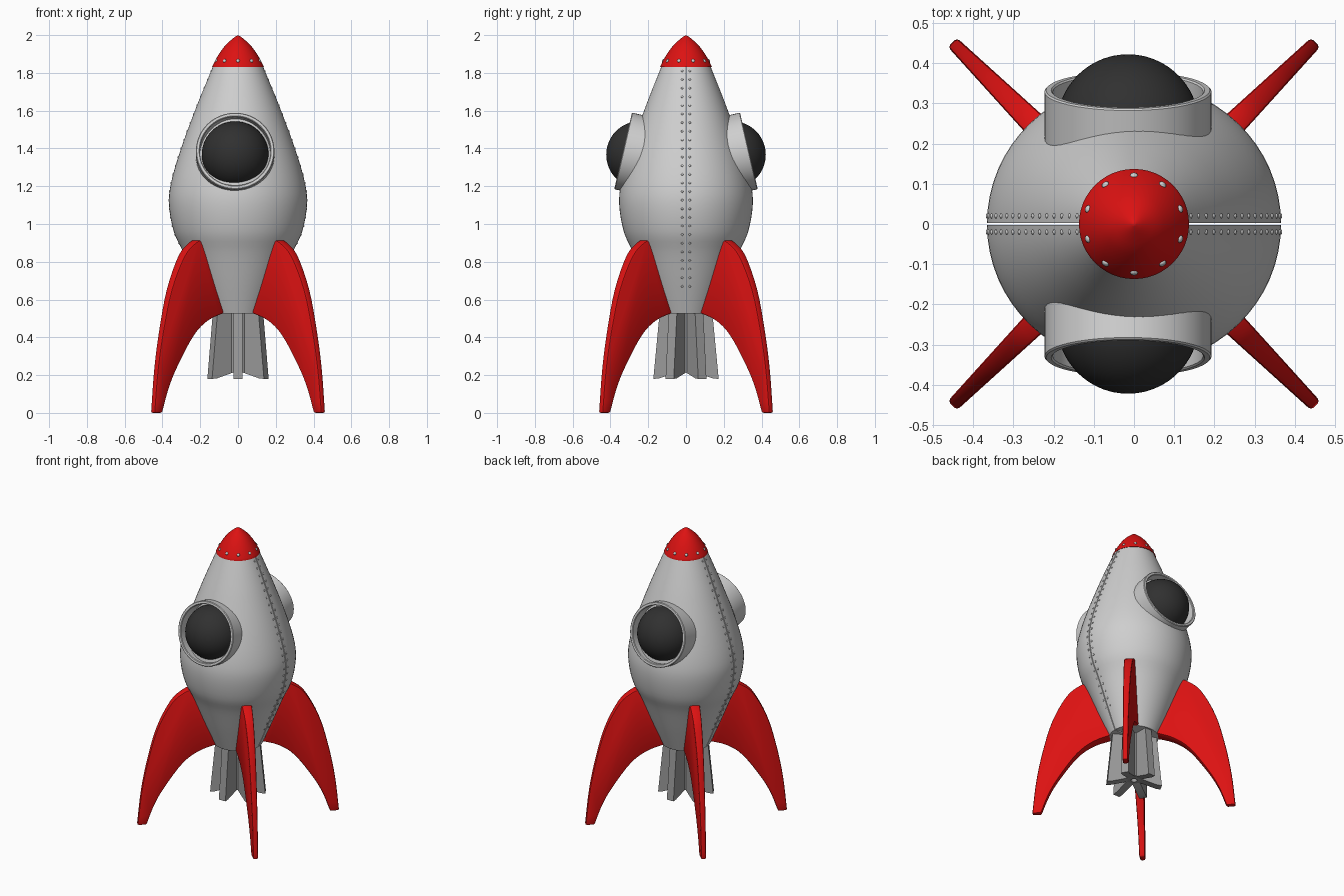
import bpy, bmesh, math
from mathutils import Matrix, Vector

if "Cube" in bpy.data.objects:
    bpy.data.objects.remove(bpy.data.objects["Cube"])


def material(name, rgb):
    m = bpy.data.materials.new(name)
    m.diffuse_color = (*rgb, 1)
    m.use_nodes = True
    m.node_tree.nodes["Principled BSDF"].inputs["Base Color"].default_value = m.diffuse_color
    return m


GREY = material("light grey metal", (0.62, 0.62, 0.62))
STEEL = material("nozzle grey", (0.33, 0.33, 0.33))
RED = material("red paint", (0.72, 0.006, 0.006))
DARK = material("dark glass", (0.03, 0.03, 0.03))


def finish(name, bm, mat, matrix=Matrix(), angle=35):
    bmesh.ops.remove_doubles(bm, verts=bm.verts, dist=1e-5)
    bmesh.ops.recalc_face_normals(bm, faces=bm.faces)
    me = bpy.data.meshes.new(name)
    bm.to_mesh(me)
    bm.free()
    me.materials.append(mat)
    ob = bpy.data.objects.new(name, me)
    bpy.context.collection.objects.link(ob)
    ob.matrix_world = matrix
    bpy.ops.object.select_all(action='DESELECT')
    ob.select_set(True)
    bpy.context.view_layer.objects.active = ob
    bpy.ops.object.shade_smooth_by_angle(angle=math.radians(angle))
    return ob


def spline(pts, steps=4):
    # Catmull-Rom curve through 2D points
    p = [Vector(q) for q in pts]
    p = [2 * p[0] - p[1]] + p + [2 * p[-1] - p[-2]]
    out = []
    for i in range(1, len(p) - 2):
        a, b, c, d = p[i - 1:i + 3]
        for k in range(steps):
            t = k / steps
            out.append(0.5 * (2 * b + (c - a) * t + (2 * a - 5 * b + 4 * c - d) * t * t
                              + (3 * b - a - 3 * c + d) * t ** 3))
    return [(v.x, v.y) for v in out + [p[-2]]]


def grid_faces(bm, cols):
    for a, b in zip(cols, cols[1:]):
        for i in range(len(a) - 1):
            bm.faces.new((a[i], b[i], b[i + 1], a[i + 1]))


def lathe(name, profile, mat, matrix=Matrix(), n=48, angle=35):
    bm = bmesh.new()
    cols = []
    for k in range(n + 1):
        t = 2 * math.pi * k / n
        cols.append([bm.verts.new((r * math.cos(t), r * math.sin(t), z)) for r, z in profile])
    grid_faces(bm, cols)
    bmesh.ops.dissolve_degenerate(bm, dist=1e-6, edges=bm.edges)
    return finish(name, bm, mat, matrix, angle)


def blade(name, outline, half, mat, turn, bevel=0.0):
    # flat plate in the radius/height plane, half(r) gives half its thickness
    bm = bmesh.new()
    sides = [[bm.verts.new((r, s * half(r), z)) for r, z in outline] for s in (-1, 1)]
    for s in sides:
        bm.faces.new(s)
    n = len(outline)
    for i in range(n):
        j = (i + 1) % n
        bm.faces.new((sides[0][i], sides[0][j], sides[1][j], sides[1][i]))
    bmesh.ops.recalc_face_normals(bm, faces=bm.faces)
    if bevel:
        sharp = [e for e in bm.edges if e.calc_face_angle() > 0.8]
        bmesh.ops.bevel(bm, geom=sharp, offset=bevel, segments=2, profile=0.5, affect='EDGES')
    return finish(name, bm, mat, Matrix.Rotation(turn, 4, 'Z'))


# hull: two half shells with a thin seam between them
SY = 0.96
hull = spline([(0.155, 0.525), (0.225, 0.69), (0.29, 0.85), (0.34, 0.96), (0.365, 1.1), (0.354, 1.22),
               (0.305, 1.39), (0.232, 1.59), (0.18, 1.72), (0.132, 1.835)])


def hull_radius(z):
    for (r0, z0), (r1, z1) in zip(hull, hull[1:]):
        if z0 <= z <= z1:
            return r0 + (r1 - r0) * (z - z0) / (z1 - z0)
    return hull[-1][0]


for name, s in (("back_hull", 1), ("front_hull", -1)):
    bm = bmesh.new()
    spots = [(0, 0.03)] + [(math.pi * k / 32, 0) for k in range(33)] + [(math.pi, 0.03)]
    cols = []
    for t, inset in spots:
        prof = [(0, 0.525)] + [(r - inset, z) for r, z in hull] + [(0, 1.835)]
        cols.append([bm.verts.new((r * math.cos(t), s * (0.003 + SY * r * math.sin(t)), z))
                     for r, z in prof])
    grid_faces(bm, cols)
    bmesh.ops.dissolve_degenerate(bm, dist=1e-6, edges=bm.edges)
    finish(name, bm, GREY)


def rivets(name, places, size):
    # flattened studs lying on the surface: (position, outward direction)
    bm = bmesh.new()
    for pos, out in places:
        m = (Matrix.Translation(pos) @ out.to_track_quat('Z', 'Y').to_matrix().to_4x4()
             @ Matrix.Diagonal((size, size, size * 0.6, 1)))
        bmesh.ops.create_uvsphere(bm, u_segments=8, v_segments=6, radius=1, matrix=m)
    finish(name, bm, GREY, angle=60)


# seam rivets, a row either side of each seam
spots = []
for sx in (-1, 1):
    for sy in (-1, 1):
        for k in range(26):
            z = 0.67 + k * 0.0456
            slope = (hull_radius(z + 0.01) - hull_radius(z - 0.01)) / 0.02
            x = math.sqrt(hull_radius(z) ** 2 - 0.0004)
            spots.append((Vector((sx * x, sy * 0.02, z)), Vector((sx, 0, -slope))))
rivets("seam_rivets", spots, 0.0065)

# nose cone with its rivets
lathe("nose_cone", [(0, 1.83), (0.137, 1.83)] + spline(
    [(0.137, 1.833), (0.121, 1.865), (0.096, 1.907), (0.063, 1.95), (0.022, 1.986), (0, 2.0)], 3), RED)
spots = []
for k in range(10):
    t = math.pi / 2 + k * math.pi / 5
    c, s = math.cos(t), math.sin(t)
    spots.append((Vector((0.121 * c, 0.121 * s, 1.864)), Vector((c, s, 0.5))))
rivets("nose_rivets", spots, 0.010)

# portholes: tilted ring with a domed glass, front and back
R = 0.177
dome = [(R * math.sin(a), -0.09 + R * math.cos(a)) for a in
        (math.radians(110 * k / 18) for k in range(19))]
ring = [(0.187, -0.16), (0.187, -0.004), (0.191, 0), (0.204, 0), (0.208, -0.004), (0.208, -0.16),
        (0.187, -0.16)]
for side, s in (("front", -1), ("back", 1)):
    axis = Vector((0, s * 0.974, 0.225))
    m = Matrix.Translation((-0.015, s * 0.333, 1.387)) @ axis.to_track_quat('Z', 'Y').to_matrix().to_4x4()
    lathe(side + "_porthole_ring", ring, GREY, m)
    lathe(side + "_porthole_glass", dome, DARK, m)

# four swept landing fins on the diagonals
outer = spline([(0.29, 0.92), (0.345, 0.9), (0.425, 0.83), (0.515, 0.655), (0.575, 0.44), (0.615, 0.23),
                (0.64, 0.0)])
inner = spline([(0.583, 0.0), (0.535, 0.13), (0.47, 0.25), (0.355, 0.41), (0.25, 0.49), (0.12, 0.535)])
for k in range(4):
    blade(f"landing_fin_{k + 1}", outer + inner, lambda r: 0.033 - 0.05 * max(r - 0.3, -0.2),
          RED, math.radians(45 + 90 * k), 0.009)

# engine nozzle: hollow hub and six blades
lathe("nozzle_hub", [(0.02, 0.26), (0.02, 0.215), (0.06, 0.215), (0.06, 0.53)], STEEL, n=24)
for k in range(6):
    blade(f"nozzle_blade_{k + 1}", [(0.03, 0.527), (0.14, 0.527), (0.173, 0.18), (0.145, 0.182), (0.04, 0.215)],
          lambda r: 0.025, STEEL, math.radians(30 + 60 * k))
